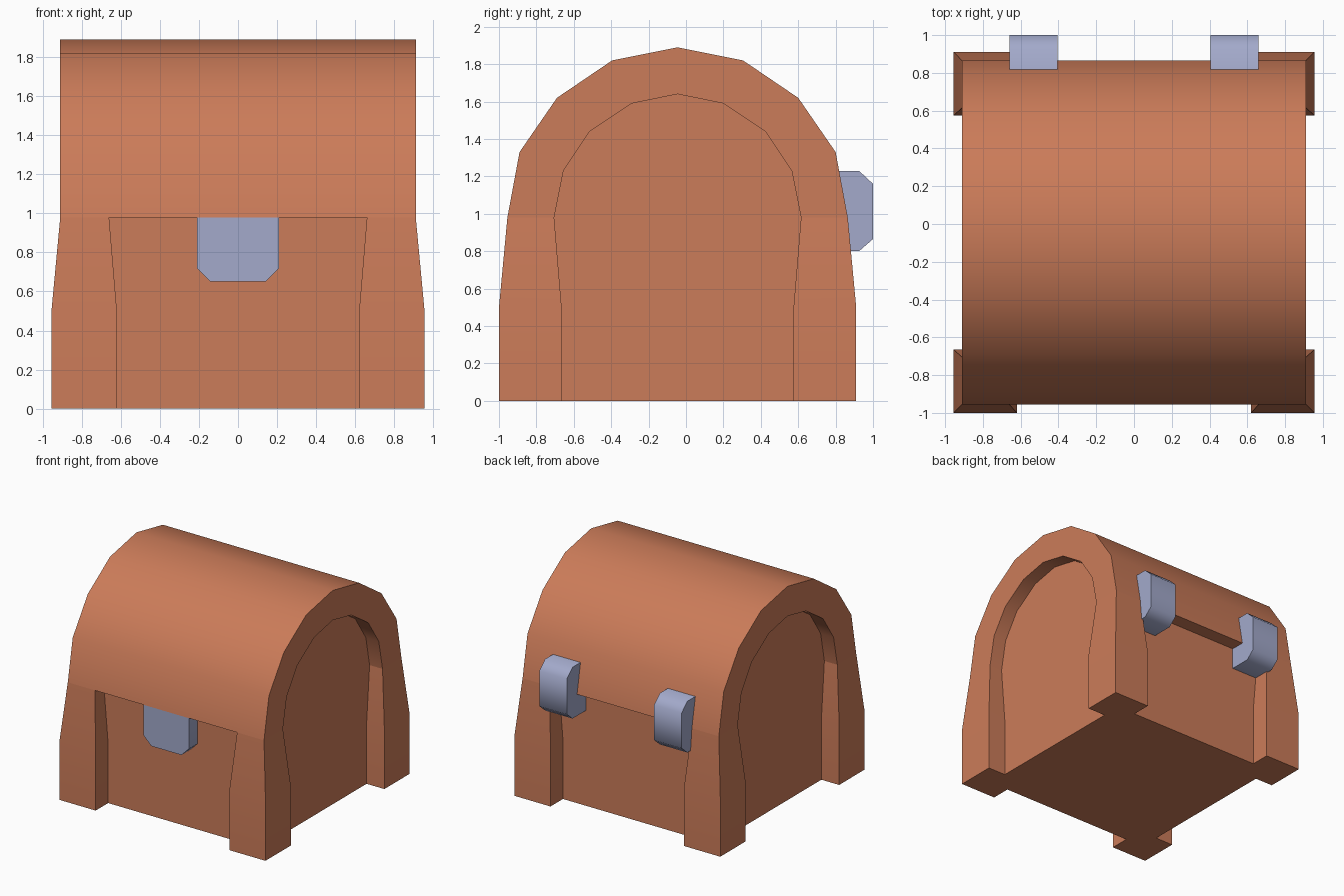
import bpy, bmesh, math

cube = bpy.data.objects.get("Cube")
if cube:
    bpy.data.objects.remove(cube, do_unlink=True)

CY = -0.045     # middle of the chest in y
CORE = 0.79     # half size of the recessed panels
SEAM = 0.98     # height where the lid meets the body


def material(name, rgb):
    m = bpy.data.materials.new(name)
    m.use_nodes = True
    m.diffuse_color = (*rgb, 1)
    bsdf = next(n for n in m.node_tree.nodes if n.type == 'BSDF_PRINCIPLED')
    bsdf.inputs["Base Color"].default_value = (*rgb, 1)
    return m


wood = material("brown wood", (0.60, 0.20, 0.10))
metal = material("blue grey metal", (0.366, 0.40, 0.597))


def finish(name, bm, mat, angle):
    bmesh.ops.recalc_face_normals(bm, faces=bm.faces)
    mesh = bpy.data.meshes.new(name)
    bm.to_mesh(mesh)
    bm.free()
    mesh.materials.append(mat)
    ob = bpy.data.objects.new(name, mesh)
    bpy.context.collection.objects.link(ob)
    bpy.ops.object.select_all(action='DESELECT')
    ob.select_set(True)
    bpy.context.view_layer.objects.active = ob
    bpy.ops.object.shade_smooth_by_angle(angle=math.radians(angle))
    return ob


def loft(sections, closed=True):
    """Join equal point rows with quads and cap both ends."""
    bm = bmesh.new()
    rows = [[bm.verts.new(p) for p in s] for s in sections]
    n = len(rows[0])
    for a, b in zip(rows, rows[1:]):
        for i in range(n if closed else n - 1):
            j = (i + 1) % n
            bm.faces.new((a[i], a[j], b[j], b[i]))
    bm.faces.new(rows[0])
    bm.faces.new(rows[-1])
    return bm, rows


# Body: recessed box with four tapering corner posts
def body_outline(inner, outer, z):
    quarter = [(CORE, inner), (outer, inner), (outer, outer),
               (inner, outer), (inner, CORE)]
    pts = []
    for turn in range(4):
        for x, y in quarter:
            for _ in range(turn):
                x, y = -y, x
            pts.append((x, y + CY, z))
    return pts


levels = [(0.62, 0.955, 0), (0.62, 0.955, 0.5), (0.66, 0.91, SEAM)]
bm, _ = loft([body_outline(*level) for level in levels])
finish("chest_body", bm, wood, 30)


# Lid: faceted barrel with an arched recess in each end
def arch(half, x):
    full = [(-y, z) for y, z in half] + [(y, z) for y, z in half[-2::-1]]
    return [(x, y + CY, z) for y, z in full]


outer = [(0.91, SEAM), (0.845, 1.33), (0.645, 1.62), (0.35, 1.82), (0, 1.89)]
inner = [(0.66, SEAM), (0.61, 1.23), (0.47, 1.44), (0.245, 1.59), (0, 1.64)]
END = 0.91
bm, rows = loft([arch(inner, -CORE), arch(inner, -END), arch(outer, -END),
                 arch(outer, END), arch(inner, END), arch(inner, CORE)],
                closed=False)
bm.faces.new([r[0] for r in rows] + [r[-1] for r in reversed(rows)])
finish("chest_lid", bm, wood, 30)

# Latch: chamfered plate below the lid edge
latch = [(-0.21, 1.0), (-0.21, 0.72), (-0.14, 0.65),
         (0.14, 0.65), (0.21, 0.72), (0.21, 1.0)]
bm, _ = loft([[(x, y, z) for x, z in latch] for y in (-0.95, -0.82)])
finish("front_latch", bm, metal, 50)

# Hinges: chamfered blocks across the back seam
hinge = [(0.73, 0.80), (0.925, 0.80), (1.0, 0.865),
         (1.0, 1.16), (0.925, 1.23), (0.73, 1.23)]
for side, name in ((1, "left_hinge"), (-1, "right_hinge")):
    bm, _ = loft([[(side * x, y, z) for y, z in hinge] for x in (0.405, 0.66)])
    finish(name, bm, metal, 50)
